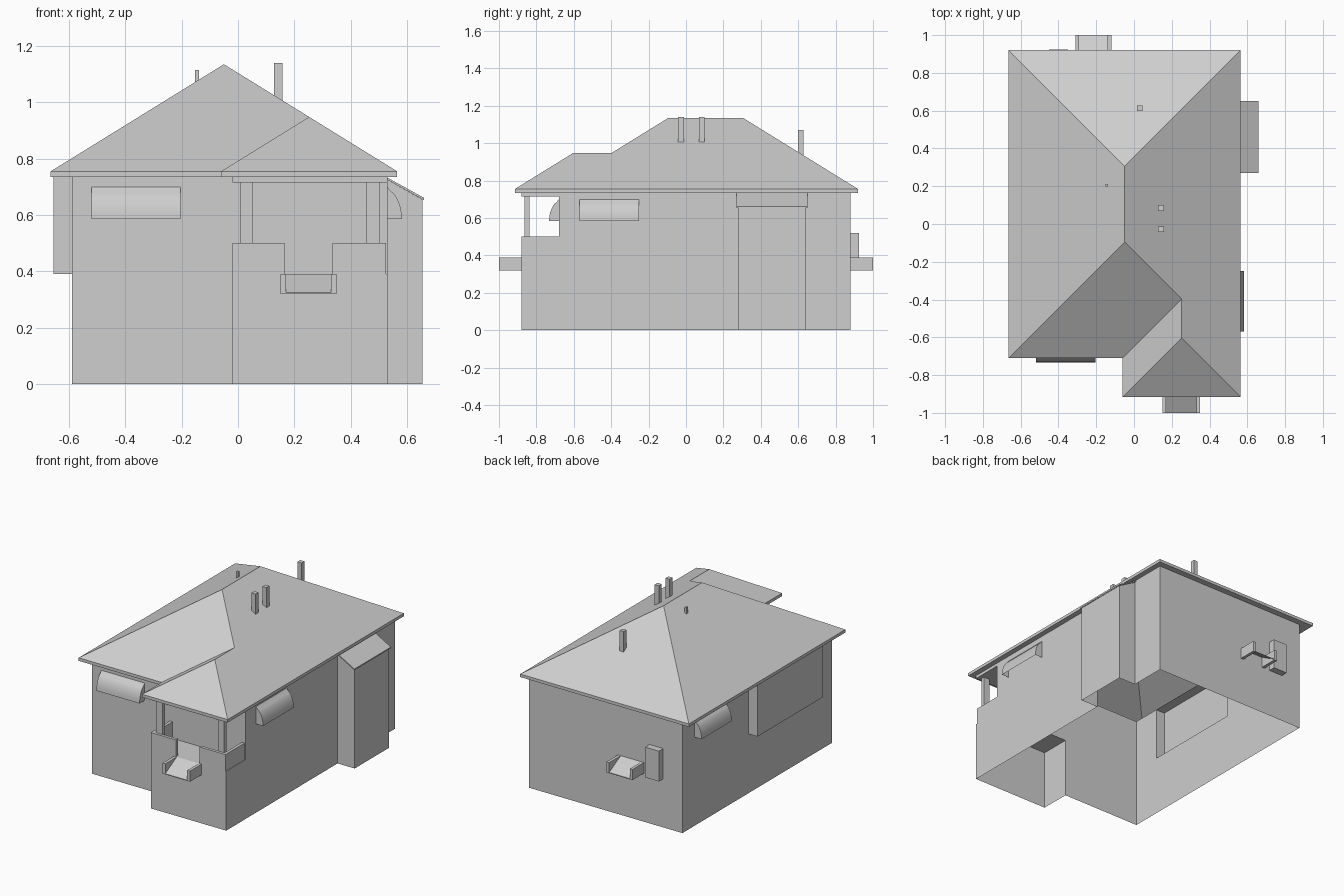
import bpy, bmesh, math
from mathutils import Vector

cube = bpy.data.objects.get("Cube")
if cube:
    bpy.data.objects.remove(cube)

grey = bpy.data.materials.new("light_grey")
grey.use_nodes = True
COLOUR = (0.62, 0.62, 0.62, 1)
grey.diffuse_color = COLOUR
grey.node_tree.nodes["Principled BSDF"].inputs["Base Color"].default_value = COLOUR

EAVE, SOFFIT, DECK = 0.755, 0.735, 0.39
PITCH = 0.618


def mesh(name, polys):
    """Object made of polygons, each a list of points; shared corners are welded."""
    bm = bmesh.new()
    for poly in polys:
        bm.faces.new([bm.verts.new(p) for p in poly])
    bmesh.ops.remove_doubles(bm, verts=bm.verts, dist=0.0005)
    bmesh.ops.recalc_face_normals(bm, faces=bm.faces)
    data = bpy.data.meshes.new(name)
    bm.to_mesh(data)
    bm.free()
    data.materials.append(grey)
    ob = bpy.data.objects.new(name, data)
    bpy.context.collection.objects.link(ob)
    return ob


def at(points, z):
    return [(x, y, z) for x, y in points]


def wall(path, z0, z1):
    """Upright sheets along an open path."""
    return [[(*a, z0), (*b, z0), (*b, z1), (*a, z1)] for a, b in zip(path, path[1:])]


def box(name, x, y, z):
    ring = [(x[0], y[0]), (x[1], y[0]), (x[1], y[1]), (x[0], y[1])]
    return mesh(name, wall(ring + ring[:1], *z) + [at(ring, z[0]), at(ring, z[1])])


def rect(x0, x1, y0, y1, z):
    return at([(x0, y0), (x1, y0), (x1, y1), (x0, y1)], z)


# House shell, open underneath
W, E, S, N, PS, PW = -0.59, 0.53, -0.68, 0.88, -0.88, -0.02
B0, B1, BX = 0.28, 0.64, 0.655
L0, L1, LX = -0.49, 0.19, -0.655
shell = wall([(E, B1), (E, N), (W, N), (W, L1)], 0, SOFFIT)
shell += wall([(W, L0), (W, S), (PW, S)], 0, SOFFIT)
shell += wall([(W, L1), (W, L0)], 0, DECK)
shell += wall([(PW, S), (PW, PS), (E, PS), (E, S)], 0, DECK)
shell += wall([(E, S), (E, B0)], 0, SOFFIT)
shell += wall([(PW, S), (E, S)], DECK, SOFFIT)
shell.append(rect(PW, E, PS, S, DECK))
mesh("house_walls", shell)

# Raised bay on one side and full-height bay on the other
mesh("raised_bay", wall([(W, L1), (LX, L1), (LX, L0), (W, L0)], DECK, SOFFIT)
     + [rect(LX, W, L0, L1, DECK)])
bay = wall([(BX, B0), (BX, B1)], 0, 0.655)
for y in (B0, B1):
    bay.append([(E, y, 0), (BX, y, 0), (BX, y, 0.655), (E, y, 0.725)])
mesh("side_bay", bay)
lean = [(E, 0.733), (0.66, 0.661), (0.66, 0.653), (E, 0.725)]
ends = [[(x, y, z) for x, z in lean] for y in (B0 - 0.01, B1 + 0.01)]
mesh("side_bay_roof", ends + [[ends[0][i], ends[0][(i + 1) % 4], ends[1][(i + 1) % 4], ends[1][i]]
                              for i in range(4)])

# Hipped roof with a smaller hip over the porch
RW, RE, RS, RN, RPW, RPS = -0.665, 0.565, -0.71, 0.92, -0.06, -0.915
mid, half = (RW + RE) / 2, (RE - RW) / 2
pmid, phalf = (RPW + RE) / 2, (RE - RPW) / 2
top, ptop = EAVE + half * PITCH, EAVE + phalf * PITCH
r_back, r_front = (mid, RN - half, top), (mid, RS + half, top)
valley, p_front = (pmid, RS + phalf, ptop), (pmid, RPS + phalf, ptop)
outline = [(RW, RN), (RW, RS), (RPW, RS), (RPW, RPS), (RE, RPS), (RE, RN)]
nw, sw, inner, psw, pse, ne = at(outline, EAVE)
roof = [[ne, nw, r_back], [nw, sw, r_front, r_back], [sw, inner, valley, r_front],
        [inner, psw, p_front, valley], [psw, pse, p_front],
        [pse, ne, r_back, r_front, valley, p_front]]
roof += wall(outline + outline[:1], SOFFIT, EAVE)
mesh("roof", roof)
mesh("soffit", [rect(RW, W, RS, RN, SOFFIT), rect(E, RE, S, RN, SOFFIT),
                rect(W, E, N, RN, SOFFIT), rect(W, RPW, RS, S, SOFFIT),
                rect(RPW, RE, RPS, S, SOFFIT)])

# Porch parapets, posts and header beam
T = 0.02
for name, x in (("right", (PW, 0.165)), ("left", (0.335, 0.525))):
    box(f"porch_front_parapet_{name}", x, (PS, PS + T), (DECK, 0.5))
for name, x in (("right", PW), ("left", 0.525 - T)):
    box(f"porch_side_parapet_{name}", (x, x + T), (PS + T, S), (DECK, 0.5))
for name, x in (("right", 0.007), ("left", 0.457)):
    box(f"porch_post_{name}", (x, x + 0.046), (-0.863, -0.837), (DECK, 0.715))
box("porch_header", (PW, E), (PS, S), (0.715, SOFFIT))


# Sloped chutes with side cheeks, front and back
def chute(name, x0, x1, y_wall, y_out):
    for side, x in (("a", x0), ("b", x1 - T)):
        box(f"{name}_cheek_{side}", (x, x + T), sorted((y_wall, y_out)), (0.32, DECK))
    a, b = x0 + T, x1 - T
    mesh(f"{name}_slope", [[(a, y_wall, DECK), (b, y_wall, DECK),
                            (b, y_out, 0.325), (a, y_out, 0.325)],
                           [(a, y_out, 0.32), (b, y_out, 0.32),
                            (b, y_out, 0.325), (a, y_out, 0.325)]])


chute("front_chute", 0.15, 0.35, PS, -1.0)
chute("back_chute", -0.31, -0.12, N, 1.0)
box("back_wall_box", (-0.45, -0.35), (N, 0.925), (0.32, 0.52))


# Curved window awnings, open underneath
def awning(name, origin, along, out, width):
    o, u, v = Vector(origin), Vector(along), Vector(out)
    arc = [(0, 0.7)]
    for i in range(7):
        t = i / 6
        arc.append((0.012 + 0.04 * math.sin(t * math.pi / 2), 0.685 - 0.1 * t ** 1.4))
    rows = [[tuple(o + u * s + v * d + Vector((0, 0, z))) for d, z in arc] for s in (0, width)]
    polys = [[rows[0][i], rows[0][i + 1], rows[1][i + 1], rows[1][i]] for i in range(len(arc) - 1)]
    for row in rows:
        polys.append(row + [(row[0][0], row[0][1], row[-1][2])])
    ob = mesh(name, polys)
    bpy.ops.object.select_all(action="DESELECT")
    ob.select_set(True)
    bpy.context.view_layer.objects.active = ob
    bpy.ops.object.shade_smooth_by_angle(angle=math.radians(40))


awning("front_awning", (-0.52, S, 0), (1, 0, 0), (0, -1, 0), 0.315)
awning("left_awning", (E, -0.57, 0), (0, 1, 0), (1, 0, 0), 0.32)
awning("right_awning", (W, 0.44, 0), (0, 1, 0), (-1, 0, 0), 0.315)

# Chimneys and vent pipe
for name, x, y, r, z0, z1 in (("chimney_front", 0.143, -0.027, 0.015, 1.0, 1.14),
                              ("chimney_middle", 0.143, 0.085, 0.015, 1.0, 1.14),
                              ("chimney_back", 0.03, 0.613, 0.015, 0.92, 1.07),
                              ("vent_pipe", -0.145, 0.205, 0.007, 1.05, 1.115)):
    box(name, (x - r, x + r), (y - r, y + r), (z0, z1))
